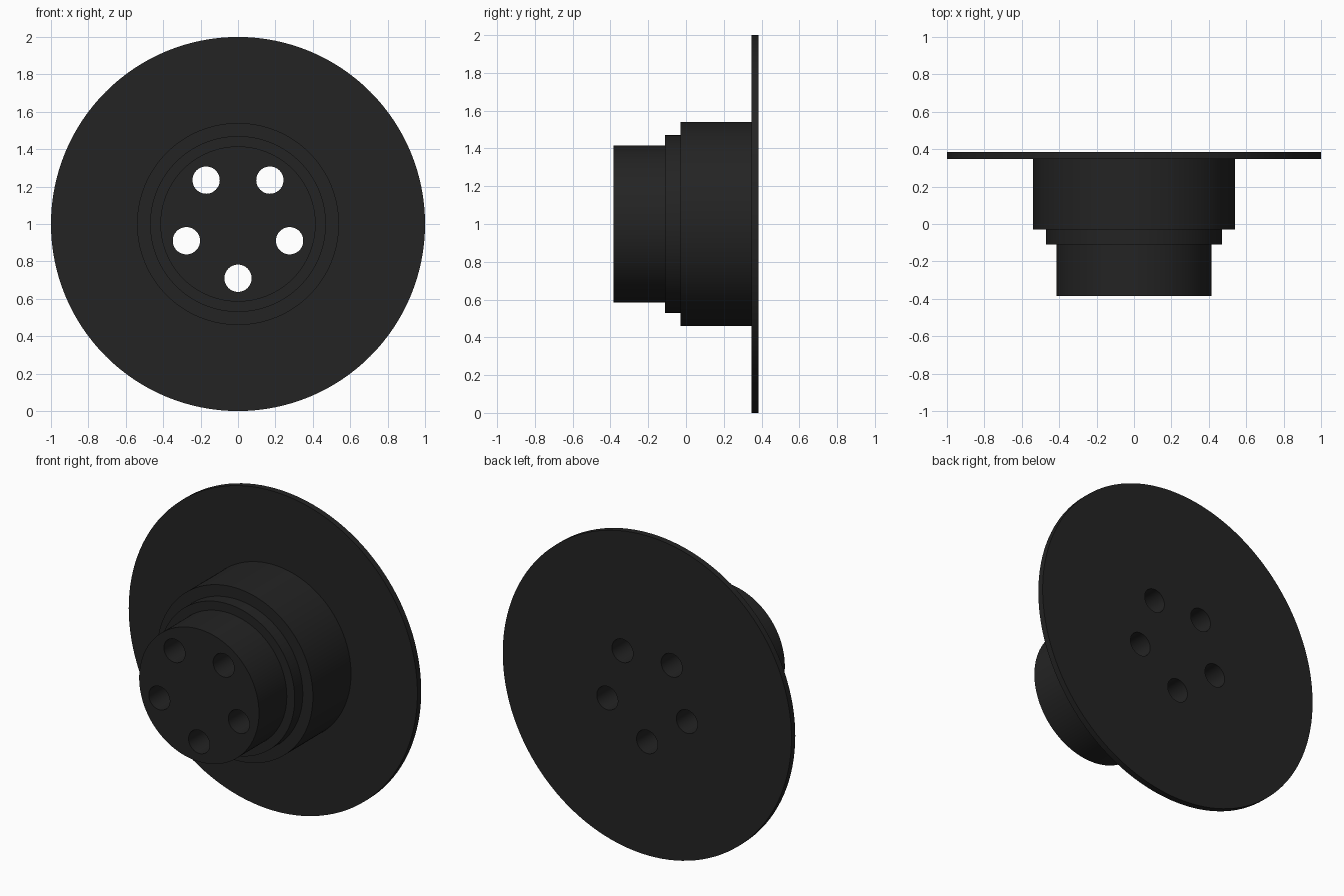
import bpy, bmesh, math
from mathutils import Matrix, Vector

if "Cube" in bpy.data.objects:
    bpy.data.objects.remove(bpy.data.objects["Cube"])

SEGMENTS = 128
CENTRE_Z = 1.0

black = bpy.data.materials.new("matte_black")
black.diffuse_color = (0.017, 0.017, 0.017, 1)
black.use_nodes = True
black.node_tree.nodes["Principled BSDF"].inputs["Base Color"].default_value = black.diffuse_color


def make_object(name, bm):
    mesh = bpy.data.meshes.new(name)
    bmesh.ops.recalc_face_normals(bm, faces=bm.faces)
    bm.to_mesh(mesh)
    bm.free()
    mesh.materials.append(black)
    obj = bpy.data.objects.new(name, mesh)
    bpy.context.collection.objects.link(obj)
    return obj


# Stepped hub and thin disc: rings of (radius, y) joined along the y axis, flat caps at both ends
profile = [(0.415, -0.385), (0.415, -0.11), (0.47, -0.11), (0.47, -0.03),
           (0.54, -0.03), (0.54, 0.347), (1.0, 0.347), (1.0, 0.385)]
bm = bmesh.new()
rings = []
for radius, y in profile:
    angles = [2 * math.pi * i / SEGMENTS for i in range(SEGMENTS)]
    rings.append([bm.verts.new((radius * math.cos(a), y, CENTRE_Z + radius * math.sin(a)))
                  for a in angles])
for a, b in zip(rings, rings[1:]):
    for i in range(SEGMENTS):
        j = (i + 1) % SEGMENTS
        bm.faces.new((a[i], a[j], b[j], b[i]))
bm.faces.new(rings[0])
bm.faces.new(rings[-1])
rotor = make_object("brake_rotor", bm)

# Five bolt holes drilled right through
bm = bmesh.new()
for k in range(5):
    a = -math.pi / 2 + k * 2 * math.pi / 5
    place = Matrix.Translation((0.29 * math.cos(a), 0, CENTRE_Z + 0.29 * math.sin(a)))
    bmesh.ops.create_cone(bm, cap_ends=True, segments=48, radius1=0.073, radius2=0.073,
                          depth=1.2, matrix=place @ Matrix.Rotation(math.pi / 2, 4, 'X'))
cutter = make_object("bolt_hole_cutter", bm)
cutter.hide_render = True

drill = rotor.modifiers.new("bolt_holes", 'BOOLEAN')
drill.operation = 'DIFFERENCE'
drill.solver = 'EXACT'
drill.object = cutter
bpy.context.view_layer.objects.active = rotor
rotor.select_set(True)
cutter.select_set(False)
bpy.ops.object.modifier_apply(modifier=drill.name)
bpy.data.objects.remove(cutter)

# Smooth round walls with crisp steps
bpy.ops.object.shade_smooth_by_angle(angle=math.radians(30))
